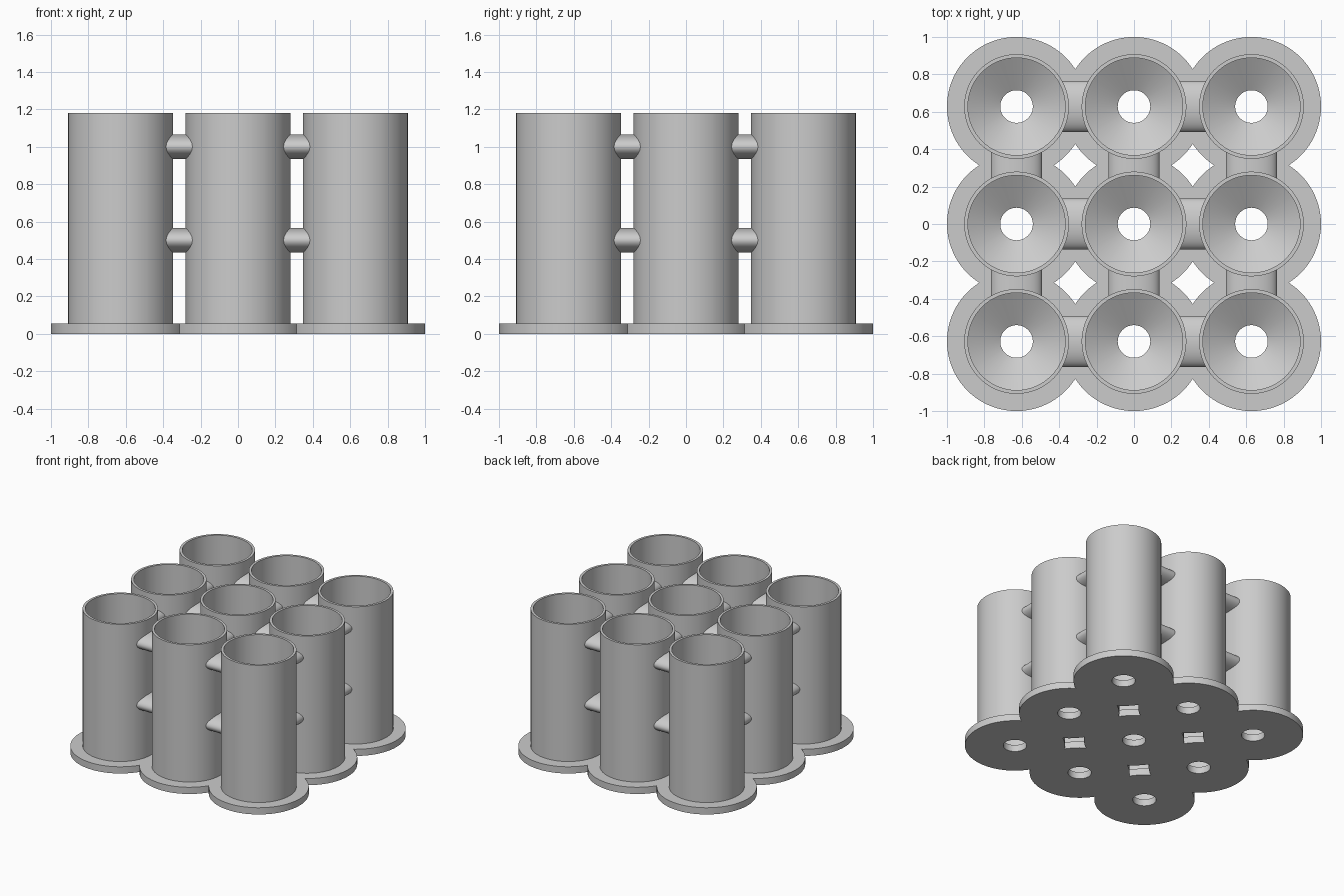
import bpy, bmesh
from math import sin, cos, pi, acos, sqrt, radians

default = bpy.data.objects.get("Cube")
if default:
    bpy.data.objects.remove(default, do_unlink=True)

PITCH, HALF = 0.628, 0.314           # spacing of the tubes
BASE_R, BASE_T = 0.372, 0.055        # scalloped base
OUTER, INNER, HOLE = 0.28, 0.26, 0.087
TOP, CONE_TOP = 1.18, 0.155
BAR_W, BAR_H = 0.137, 0.066          # half sizes of the oval bars
BAR_LEVELS = (0.5, 1.0)
CELLS = (-1, 0, 1)

grey = bpy.data.materials.new("plain_grey")
grey.use_nodes = True
grey.diffuse_color = (0.6, 0.6, 0.6, 1)
grey.node_tree.nodes["Principled BSDF"].inputs["Base Color"].default_value = (0.6, 0.6, 0.6, 1)

# Even steps plus the exact angles where neighbouring discs meet
cusp = acos(HALF / BASE_R)
steps = [2 * pi * i / 72 for i in range(72)]
cusps = [(q * pi / 2 + s * cusp) % (2 * pi) for q in range(4) for s in (-1, 1)]
ANGLES = sorted(steps + cusps)


def make_object(name, bm, location=(0, 0, 0)):
    mesh = bpy.data.meshes.new(name)
    bm.to_mesh(mesh)
    bm.free()
    mesh.materials.append(grey)
    return place(name, mesh, location)


def place(name, mesh, location, turn=0):
    obj = bpy.data.objects.new(name, mesh)
    obj.location = location
    obj.rotation_euler.z = turn
    bpy.context.collection.objects.link(obj)
    return obj


def smooth(obj):
    bpy.ops.object.select_all(action="DESELECT")
    obj.select_set(True)
    bpy.context.view_layer.objects.active = obj
    bpy.ops.object.shade_smooth_by_angle(angle=radians(30))


def bridge(bm, a, b, skip=()):
    n = len(a)
    for i in range(n):
        j = (i + 1) % n
        if not (i in skip and j in skip):
            bm.faces.new((a[i], a[j], b[j], b[i]))


def ring(bm, radii, z, cx=0, cy=0):
    return [bm.verts.new((cx + r * cos(a), cy + r * sin(a), z)) for r, a in zip(radii, ANGLES)]


# Base plate: nine discs, trimmed where they meet and welded into one
bm = bmesh.new()
for ix in CELLS:
    for iy in CELLS:
        rim, shared = [], set()
        for k, a in enumerate(ANGLES):
            r = BASE_R
            for c, i in ((cos(a), ix), (sin(a), iy)):
                side = 1 if c > 0 else -1
                if i + side in CELLS and abs(c) * BASE_R > HALF - 1e-6:
                    r = HALF / abs(c)
                    shared.add(k)
            rim.append(r)
        n = len(ANGLES)
        sections = [([HOLE] * n, BASE_T), ([HOLE] * n, 0), (rim, 0), (rim, BASE_T), ([OUTER] * n, BASE_T)]
        loops = [ring(bm, r, z, ix * PITCH, iy * PITCH) for r, z in sections]
        for k in range(len(loops) - 1):
            bridge(bm, loops[k], loops[k + 1], shared if k == 2 else ())
bmesh.ops.remove_doubles(bm, verts=bm.verts, dist=0.0002)
smooth(make_object("base_plate", bm))

# Tube with a funnel floor leading to the drain hole
bm = bmesh.new()
profile = [(OUTER, BASE_T), (OUTER, TOP), (INNER, TOP), (INNER, CONE_TOP), (HOLE, BASE_T)]
loops = [ring(bm, [r] * len(ANGLES), z) for r, z in profile]
for lower, upper in zip(loops, loops[1:]):
    bridge(bm, lower, upper)
tube = make_object("tube", bm, (-PITCH, -PITCH, 0))
smooth(tube)
for ix in CELLS:
    for iy in CELLS:
        if (ix, iy) != (-1, -1):
            place("tube", tube.data, (ix * PITCH, iy * PITCH, 0))

# Oval connecting bar, its ends curved to finish inside the tube walls
bm = bmesh.new()
ends = []
for side in (1, -1):
    loop = []
    for a in steps:
        y = BAR_W * cos(a)
        reach = HALF - sqrt(0.27 ** 2 - y * y)
        loop.append(bm.verts.new((side * reach, y, BAR_H * sin(a))))
    ends.append(loop)
bridge(bm, ends[1], ends[0])
bar = make_object("connecting_bar", bm)
smooth(bar)
bar_mesh = bar.data
bpy.data.objects.remove(bar)
for z in BAR_LEVELS:
    for row in CELLS:
        for gap in (-HALF, HALF):
            place("connecting_bar", bar_mesh, (gap, row * PITCH, z))
            place("connecting_bar", bar_mesh, (row * PITCH, gap, z), pi / 2)
